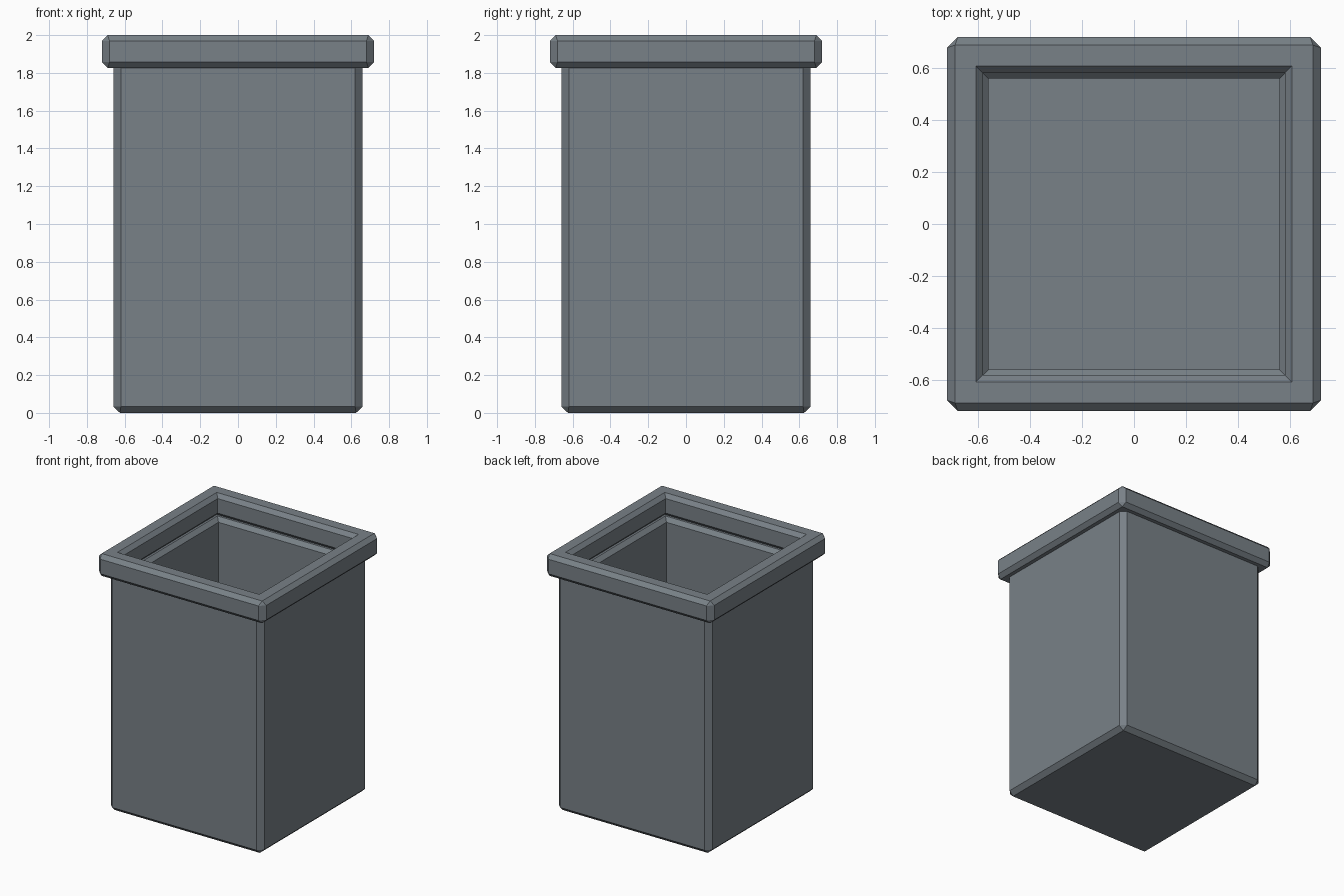
import bpy, bmesh

if "Cube" in bpy.data.objects:
    bpy.data.objects.remove(bpy.data.objects["Cube"])

mat = bpy.data.materials.new("slate grey")
mat.diffuse_color = (0.19, 0.22, 0.245, 1)
mat.use_nodes = True
mat.node_tree.nodes["Principled BSDF"].inputs["Base Color"].default_value = mat.diffuse_color


def ring(bm, half, cut, z):
    """Square ring with clipped corners (cut = 0.0 gives four sharp corners)."""
    h, i = half, half - cut
    if cut:
        pts = [(i, -h), (h, -i), (h, i), (i, h), (-i, h), (-h, i), (-h, -i), (-i, -h)]
    else:
        pts = [(h, -h), (h, h), (-h, h), (-h, -h)]
    return [bm.verts.new((x, y, z)) for x, y in pts]


def bridge(bm, a, b):
    """Join two rings; a sharp ring meets a clipped one with corner triangles."""
    if len(a) == len(b):
        n = len(a)
        for k in range(n):
            bm.faces.new((a[k], a[(k + 1) % n], b[(k + 1) % n], b[k]))
        return
    four, eight = (a, b) if len(a) == 4 else (b, a)
    for k in range(4):
        bm.faces.new((four[k], eight[2 * k], eight[2 * k + 1]))
        bm.faces.new((four[k], eight[2 * k + 1], eight[(2 * k + 2) % 8], four[(k + 1) % 4]))


def loft(name, profile, closed=False):
    bm = bmesh.new()
    rings = [ring(bm, *p) for p in profile]
    for a, b in zip(rings, rings[1:]):
        bridge(bm, a, b)
    if closed:
        bridge(bm, rings[-1], rings[0])
    else:
        bm.faces.new(rings[0])
        bm.faces.new(rings[-1])
    bmesh.ops.recalc_face_normals(bm, faces=bm.faces)
    me = bpy.data.meshes.new(name)
    bm.to_mesh(me)
    bm.free()
    me.materials.append(mat)
    ob = bpy.data.objects.new(name, me)
    bpy.context.collection.objects.link(ob)


# Hollow body: outside from the base up, then down the inside to the floor
loft("bin_body", [
    (0.625, 0, 0.0), (0.66, 0.04, 0.033), (0.66, 0.04, 1.83),
    (0.59, 0, 1.83), (0.56, 0, 1.80), (0.56, 0, 0.10)])

# Chamfered rim around the opening
loft("rim", [
    (0.69, 0, 1.827), (0.72, 0.04, 1.857), (0.72, 0.04, 1.97), (0.69, 0, 2.0),
    (0.61, 0, 2.0), (0.582, 0, 1.97), (0.582, 0, 1.857), (0.61, 0, 1.827)], closed=True)
